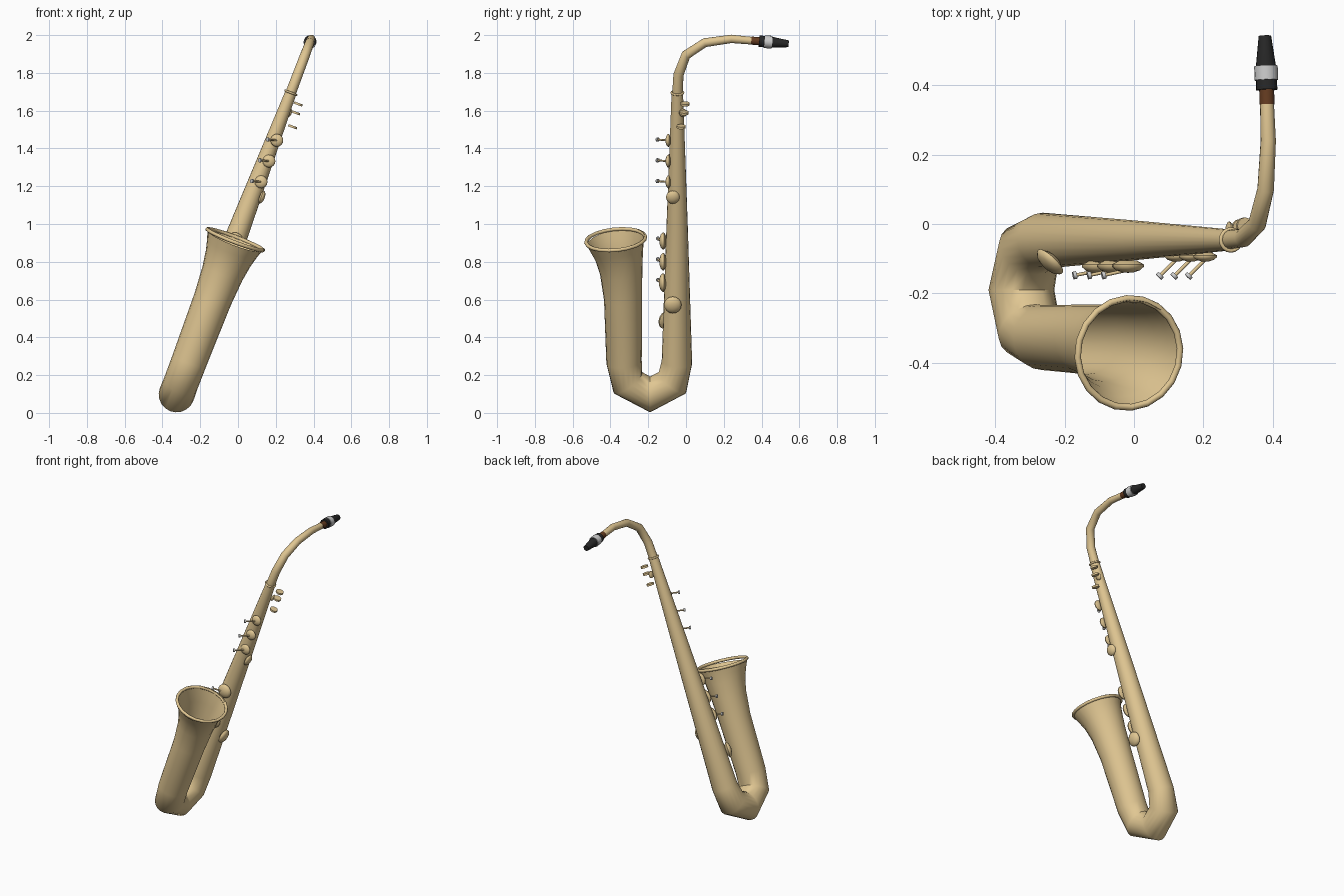
import bpy, bmesh, math
from mathutils import Vector, Matrix

if "Cube" in bpy.data.objects:
    bpy.data.objects.remove(bpy.data.objects["Cube"])

TAN = 0.3785                       # whole horn leans sideways in the xz plane
A = math.atan(TAN)
U = Vector((math.cos(A), 0, -math.sin(A)))
AX = Vector((math.sin(A), 0, math.cos(A)))


def P(y, z, u=0.0):
    """Point on the leaning plane at depth y and height z, moved u sideways."""
    return Vector((-0.362 + TAN * z, y, z)) + U * u


def material(name, rgb):
    m = bpy.data.materials.new(name)
    m.diffuse_color = (*rgb, 1)
    m.use_nodes = True
    m.node_tree.nodes["Principled BSDF"].inputs["Base Color"].default_value = m.diffuse_color
    return m


BRASS = material("brass", (0.75, 0.57, 0.29))
BLACK = material("black_rubber", (0.02, 0.02, 0.02))
CORK = material("cork", (0.13, 0.045, 0.015))
SILVER = material("silver", (0.65, 0.65, 0.66))


def finish(name, bm, mat, angle=50):
    bmesh.ops.recalc_face_normals(bm, faces=bm.faces)
    me = bpy.data.meshes.new(name)
    bm.to_mesh(me)
    bm.free()
    ob = bpy.data.objects.new(name, me)
    bpy.context.collection.objects.link(ob)
    me.materials.append(mat)
    bpy.ops.object.select_all(action='DESELECT')
    ob.select_set(True)
    bpy.context.view_layer.objects.active = ob
    bpy.ops.object.shade_smooth_by_angle(angle=math.radians(angle))
    return ob


def sweep(name, rings, mat, sides=20, caps=(False, False), angle=50):
    """Tube through (y, z, radius) stations in the leaning plane."""
    bm = bmesh.new()
    pts = [P(y, z) for y, z, r in rings]
    loops = []
    for i, (y, z, r) in enumerate(rings):
        t = Vector()
        if i > 0:
            t += (pts[i] - pts[i - 1]).normalized()
        if i < len(pts) - 1:
            t += (pts[i + 1] - pts[i]).normalized()
        n = t.normalized().cross(U)
        loops.append([bm.verts.new(pts[i] + r * (U * math.cos(a) + n * math.sin(a)))
                      for a in (2 * math.pi * k / sides for k in range(sides))])
    for a, b in zip(loops, loops[1:]):
        for k in range(sides):
            j = (k + 1) % sides
            bm.faces.new((a[k], a[j], b[j], b[k]))
    if caps[0]:
        bm.faces.new(loops[0])
    if caps[1]:
        bm.faces.new(loops[-1])
    return finish(name, bm, mat, angle)


def lathe(name, profile, loc, axis, mat, sides=16, closed=False):
    """Spin a (radius, height) profile around axis at loc."""
    bm = bmesh.new()
    vs = [bm.verts.new((r, 0, h)) for r, h in profile]
    es = [bm.edges.new(e) for e in zip(vs, vs[1:])]
    if closed:
        es.append(bm.edges.new((vs[-1], vs[0])))
    bmesh.ops.spin(bm, geom=vs + es, axis=(0, 0, 1), cent=(0, 0, 0),
                   angle=2 * math.pi, steps=sides)
    bmesh.ops.remove_doubles(bm, verts=bm.verts, dist=1e-5)
    rot = Vector(axis).to_track_quat('Z', 'Y').to_matrix().to_4x4()
    bm.transform(Matrix.Translation(loc) @ rot)
    return finish(name, bm, mat)


def ring(name, R, r, loc, axis, mat, sides=20):
    prof = [(R + r * math.cos(k * math.pi / 4), r * math.sin(k * math.pi / 4)) for k in range(8)]
    return lathe(name, prof, loc, axis, mat, sides, True)


def disc(name, r, h, loc, axis, mat, sides=12):
    return lathe(name, [(0, 0), (r, 0), (r, h), (0, h)], loc, axis, mat, sides)


def cup(name, r, loc, axis):
    prof = [(0, 0), (.55, 0), (1, .25), (1, .4), (.75, .62), (.35, .75), (0, .78)]
    return lathe(name, [(a * r, h * r) for a, h in prof], loc, axis, BRASS)


# Body, bow and bell as one open conical tube
sweep("body_tube", [
    (-.046, 1.70, .030), (-.047, 1.0, .056), (-.048, .27, .081), (-.072, .16, .091),
    (-.19, .098, .095), (-.308, .16, .093), (-.328, .27, .094), (-.333, .60, .101),
    (-.343, .74, .112), (-.353, .82, .126), (-.363, .87, .140), (-.372, .915, .156)], BRASS)

# Rolled bell rim, tipped slightly forward
rim_axis = (AX + Vector((0, -.09, 0))).normalized()
ring("bell_rim", .158, .010, P(-.372, .917), rim_axis, BRASS)

# Neck and its collar
sweep("neck", [(-.045, 1.69, .028), (-.040, 1.79, .027), (0, 1.895, .026),
               (.10, 1.96, .024), (.24, 1.98, .022), (.352, 1.970, .020)], BRASS, 16, (True, True))
ring("neck_collar", .031, .006, P(-.046, 1.695), AX, BRASS, 16)

# Cork, mouthpiece and ligature
sweep("neck_cork", [(.345, 1.971, .0215), (.395, 1.967, .0215)], CORK, 16, (True, True))
sweep("mouthpiece", [(.387, 1.968, .031), (.455, 1.962, .029), (.543, 1.954, .018)],
      BLACK, 16, (True, True), 30)
sweep("ligature", [(.415, 1.9655, .034), (.456, 1.962, .034)], SILVER, 16, (True, True), 30)

# Front key stacks: cup, arm and finger button
FRONT = Vector((0, -1, 0))
stack = [(z, .034, -.082, .02, -.026, -.150) for z in (1.45, 1.34, 1.23)] + \
        [(z, r, -.105, 0, -.07, -.148) for z, r in ((.91, .046), (.80, .047), (.69, .049))]
for i, (z, r, y, u, bu, by) in enumerate(stack):
    c = P(y, z, u)
    cup(f"stack_key_cup_{i}", r, c, FRONT)
    b = P(by, z - .012, bu)
    start = c + FRONT * r * .6
    d = b - start
    disc(f"stack_key_arm_{i}", .005, d.length, start, d, BRASS, 8)
    disc(f"stack_key_button_{i}", .011, .010, b - d.normalized() * .005, d, SILVER)

# Large side key cups and the low corner key
cup("side_key_cup_low", .046, P(-.07, .60, .066), U)
cup("side_key_cup_high", .036, P(-.07, 1.16, .040), U)
corner = (-U * .7 + FRONT * .7).normalized()
cup("corner_key_cup", .048, P(-.047, .47) + corner * .072, corner)

# Small palm keys near the neck
for i, (y, z, u) in enumerate([(-.005, 1.65, .058), (-.010, 1.605, .062), (-.026, 1.535, .073)]):
    disc(f"palm_key_{i}", .024, .012, P(y, z, u), AX, BRASS)
cup("palm_key_cup", .022, P(-.015, 1.60, .026), U)
